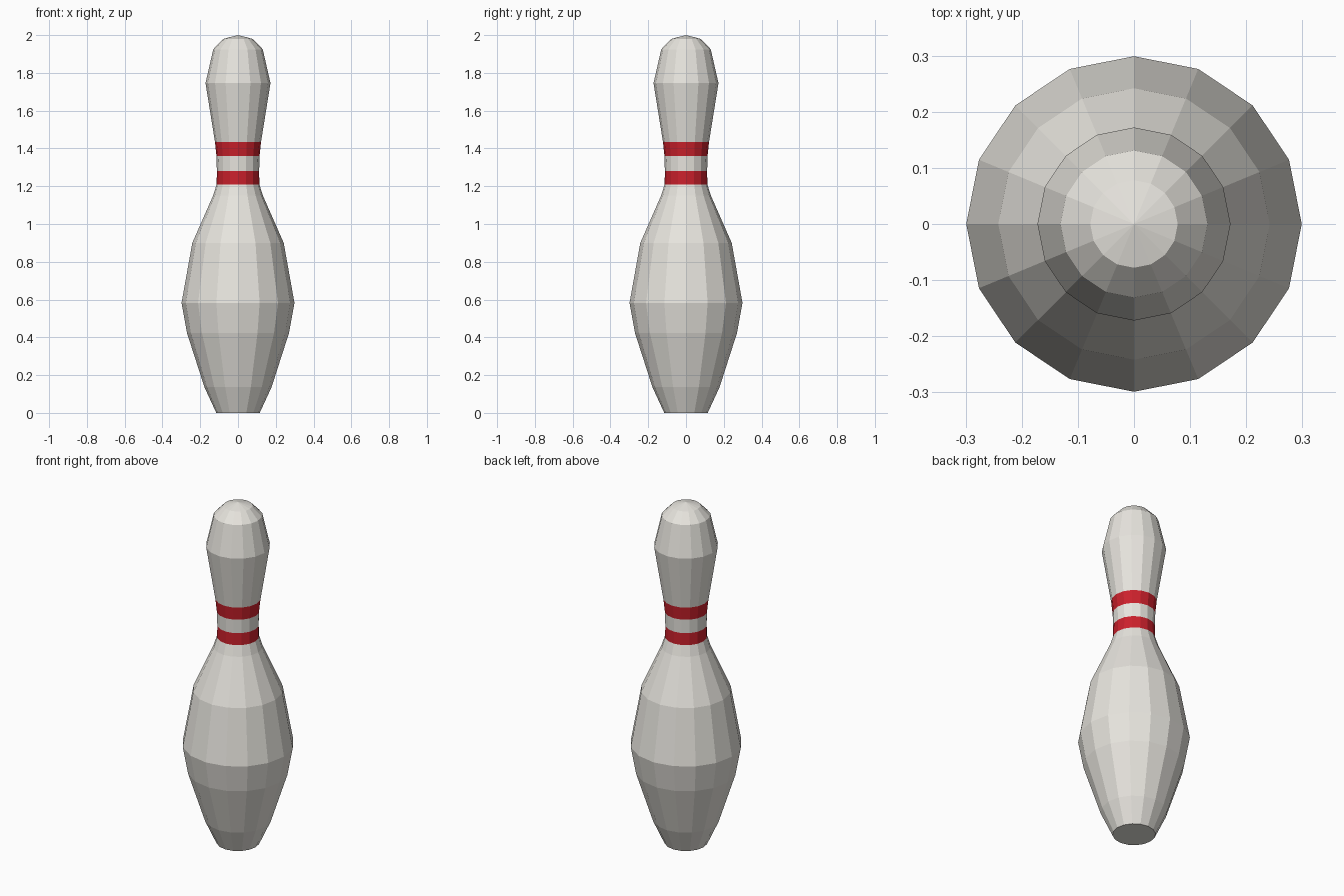
import bpy, bmesh
from math import cos, sin, tau

if "Cube" in bpy.data.objects:
    bpy.data.objects.remove(bpy.data.objects["Cube"])

SIDES = 16

def material(name, color):
    m = bpy.data.materials.new(name)
    m.diffuse_color = color
    m.use_nodes = True
    m.node_tree.nodes["Principled BSDF"].inputs["Base Color"].default_value = m.diffuse_color
    return m

# Profile rings from base to crown: (radius, height)
profile = [(0.115, 0.0), (0.178, 0.137), (0.27, 0.423), (0.299, 0.582),
           (0.242, 0.90), (0.132, 1.15), (0.113, 1.21), (0.112, 1.28),
           (0.114, 1.36), (0.122, 1.435), (0.172, 1.746), (0.131, 1.925),
           (0.078, 1.98)]
RED_BANDS = {6, 8}  # profile segments painted as stripes

bm = bmesh.new()
rings = [[bm.verts.new((r * cos(tau * i / SIDES), r * sin(tau * i / SIDES), z))
          for i in range(SIDES)] for r, z in profile]

# Lathed body with the two neck stripes
for k, (lo, hi) in enumerate(zip(rings, rings[1:])):
    for i in range(SIDES):
        j = (i + 1) % SIDES
        face = bm.faces.new((lo[i], lo[j], hi[j], hi[i]))
        face.material_index = 1 if k in RED_BANDS else 0

# Flat base and pointed crown
bm.faces.new(rings[0][::-1])
tip = bm.verts.new((0, 0, 2.0))
for i in range(SIDES):
    bm.faces.new((rings[-1][i], rings[-1][(i + 1) % SIDES], tip))

mesh = bpy.data.meshes.new("bowling_pin")
bm.to_mesh(mesh)
bm.free()
mesh.materials.append(material("off_white", (0.8, 0.78, 0.73, 1)))
mesh.materials.append(material("stripe_red", (0.6, 0.015, 0.025, 1)))
pin = bpy.data.objects.new("bowling_pin", mesh)
bpy.context.collection.objects.link(pin)
